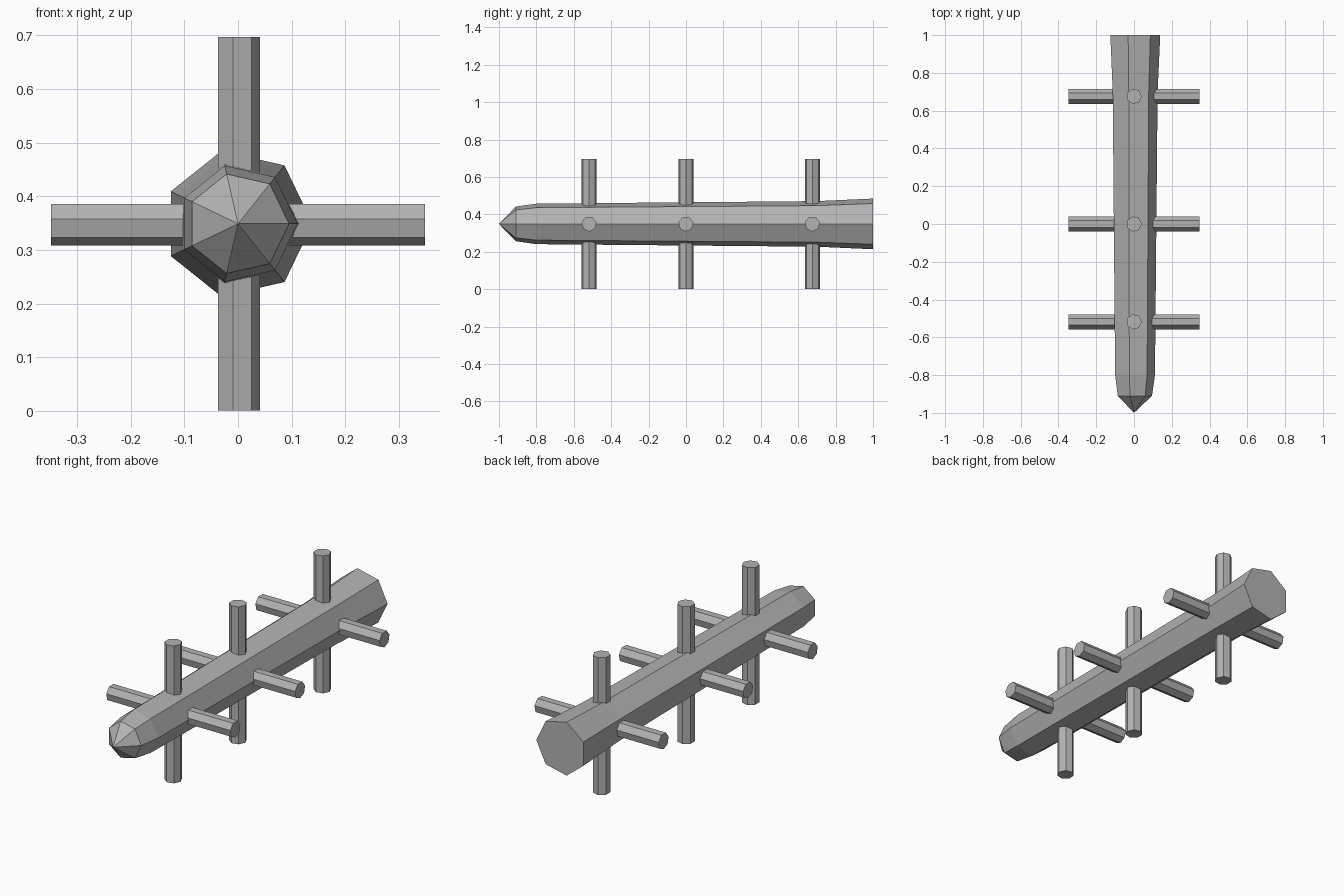
import bpy, bmesh, math
from mathutils import Matrix, Vector

SIDES = 7
AXIS_Z = 0.349
LENGTH = 0.696

if "Cube" in bpy.data.objects:
    bpy.data.objects.remove(bpy.data.objects["Cube"], do_unlink=True)

grey = bpy.data.materials.new("plain grey")
grey.use_nodes = True
colour = (0.45, 0.45, 0.45, 1)
grey.diffuse_color = colour
grey.node_tree.nodes["Principled BSDF"].inputs["Base Color"].default_value = colour


def add_object(name, bm):
    bmesh.ops.recalc_face_normals(bm, faces=bm.faces)
    mesh = bpy.data.meshes.new(name)
    bm.to_mesh(mesh)
    bm.free()
    mesh.materials.append(grey)
    obj = bpy.data.objects.new(name, mesh)
    bpy.context.collection.objects.link(obj)
    return obj


# Tapered shaft: rings of (y, radius) behind a pointed tip
bm = bmesh.new()
profile = [(-0.91, 0.095), (-0.8, 0.111), (0.7, 0.125), (1.0, 0.139)]
rings = []
for y, radius in profile:
    angles = [math.tau * i / SIDES for i in range(SIDES)]
    rings.append([bm.verts.new((radius * math.cos(a), y, AXIS_Z + radius * math.sin(a)))
                  for a in angles])
tip = bm.verts.new((0, -1, AXIS_Z))
for i in range(SIDES):
    j = (i + 1) % SIDES
    bm.faces.new((tip, rings[0][i], rings[0][j]))
    for a, b in zip(rings, rings[1:]):
        bm.faces.new((a[i], a[j], b[j], b[i]))
bm.faces.new(rings[-1])
add_object("shaft", bm)


# Crossed rods passing through the shaft
def add_rod(name, y, turn):
    bm = bmesh.new()
    bmesh.ops.create_cone(bm, cap_ends=True, segments=SIDES, radius1=0.041,
                          radius2=0.041, depth=LENGTH)
    # Put one corner on the local +x direction
    corner = max(bm.verts, key=lambda v: v.co.x).co
    align = Matrix.Rotation(-math.atan2(corner.y, corner.x), 4, "Z")
    place = Matrix.Translation(Vector((0, y, AXIS_Z)))
    bm.transform(place @ Matrix.Rotation(turn, 4, "Y") @ align)
    add_object(name, bm)


for label, y in (("front", -0.518), ("middle", 0), ("back", 0.676)):
    add_rod(label + "_upright_rod", y, 0)
    add_rod(label + "_cross_rod", y, math.pi / 2)
